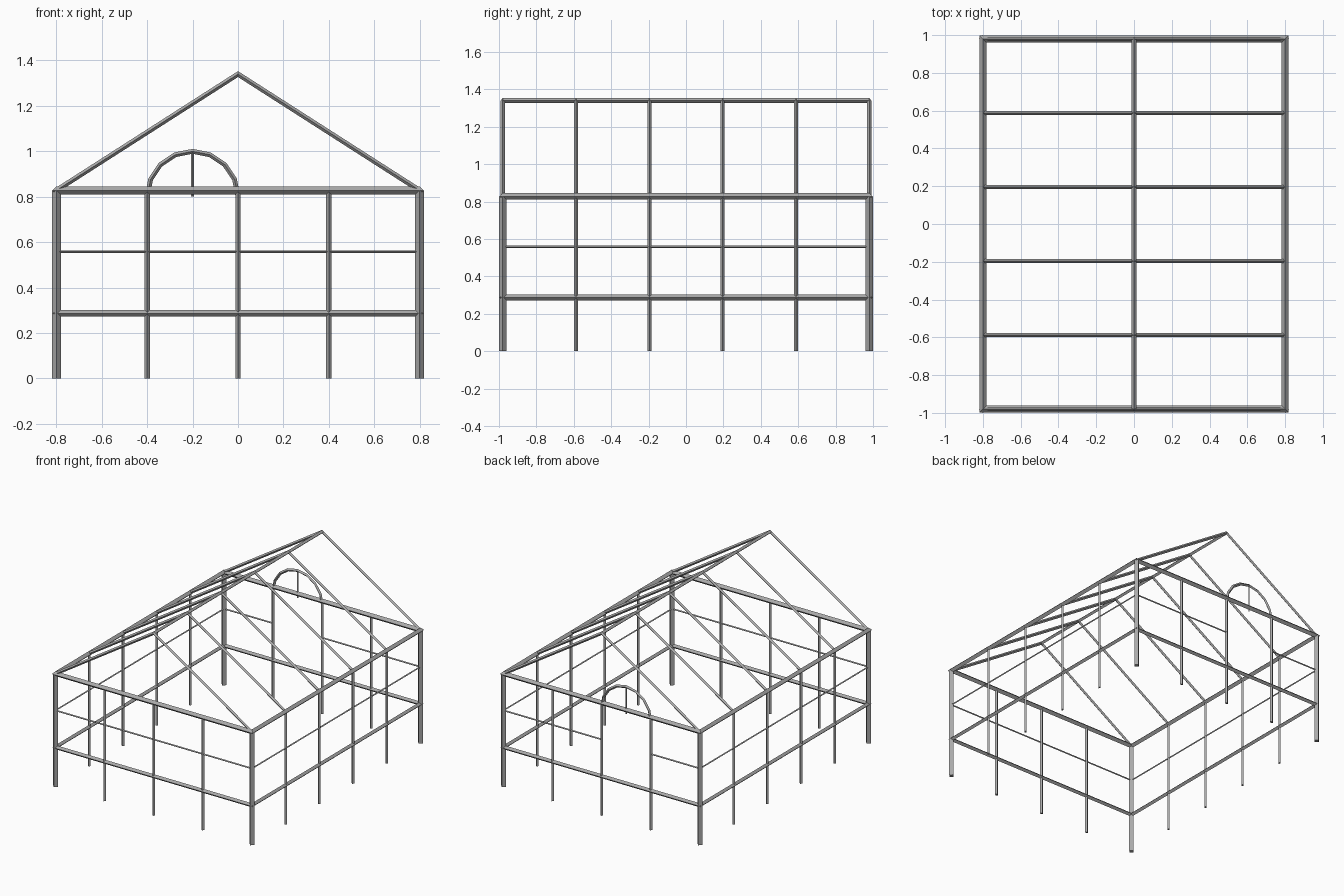
import bpy
import bmesh
import math
from mathutils import Vector

cube = bpy.data.objects.get("Cube")
if cube:
    bpy.data.objects.remove(cube, do_unlink=True)

steel = bpy.data.materials.new("grey_steel")
steel.use_nodes = True
GREY = (0.4, 0.4, 0.4, 1)
steel.diffuse_color = GREY
steel.node_tree.nodes["Principled BSDF"].inputs["Base Color"].default_value = GREY

X, Y = 0.8, 0.98            # half width and half length at bar centres
EAVE, RIDGE = 0.828, 1.34   # heights of the eaves and the ridge
SILL, RAIL = 0.287, 0.558   # heights of the lower beam and the thin rail
AX_X, AX_Y, AX_Z = Vector((1, 0, 0)), Vector((0, 1, 0)), Vector((0, 0, 1))


def bar(name, path, radius, normal, closed=False):
    """Sweep a four-sided bar along a planar path with mitred joints."""
    pts = [Vector(p) for p in path]
    n = len(pts)
    bm = bmesh.new()
    rings = []
    for i, p in enumerate(pts):
        before = (p - pts[i - 1]).normalized() if closed or i > 0 else None
        after = (pts[(i + 1) % n] - p).normalized() if closed or i < n - 1 else None
        before, after = before or after, after or before
        tangent = (before + after).normalized()
        side = normal.cross(tangent) / tangent.dot(after)
        offsets = (normal, side, -normal, -side)
        rings.append([bm.verts.new(p + o * radius) for o in offsets])
    for i in range(n if closed else n - 1):
        a, b = rings[i], rings[(i + 1) % n]
        for k in range(4):
            j = (k + 1) % 4
            bm.faces.new((a[k], a[j], b[j], b[k]))
    if not closed:
        bm.faces.new(rings[0])
        bm.faces.new(rings[-1])
    bmesh.ops.recalc_face_normals(bm, faces=bm.faces)
    mesh = bpy.data.meshes.new(name)
    bm.to_mesh(mesh)
    bm.free()
    mesh.materials.append(steel)
    obj = bpy.data.objects.new(name, mesh)
    bpy.context.collection.objects.link(obj)


def post(name, x, y, radius, bottom=0, top=EAVE):
    bar(name, [(x, y, bottom), (x, y, top)], radius, AX_X)


# Corner posts
for x in (-X, X):
    for y in (-Y, Y):
        post("corner_post", x, y, 0.02)

# Intermediate posts on the gable ends and long walls
for y in (-Y, Y):
    for x in (-X / 2, 0, X / 2):
        post("end_wall_post", x, y, 0.0115)
bays = [Y * (-1 + 2 * i / 5) for i in range(6)]
for y in bays[1:-1]:
    for x in (-X, X):
        post("side_wall_post", x, y, 0.011)

# Perimeter beams at eaves and sill height
corners = [(-X, -Y), (X, -Y), (X, Y), (-X, Y)]
for name, z, radius in (("eaves_beam", EAVE, 0.018), ("sill_beam", SILL, 0.015)):
    bar(name, [(x, y, z) for x, y in corners], radius, AX_Z, closed=True)

# Thin wall rail, left open at the rear doorway
rail = [(0, Y), (X, Y), (X, -Y), (-X, -Y), (-X, Y), (-X / 2, Y)]
bar("wall_rail", [(x, y, RAIL) for x, y in rail], 0.006, AX_Z)

# Roof rafters and ridge
for y in bays:
    bar("rafter_pair", [(-X, y, EAVE), (0, y, RIDGE), (X, y, EAVE)], 0.011, AX_Y)
bar("ridge_beam", [(0, -Y, RIDGE), (0, Y, RIDGE)], 0.013, AX_Z)

# Arched fanlight over the rear doorway
steps = 8
arch = []
for i in range(steps + 1):
    angle = math.pi * i / steps
    arch.append((-0.2 + 0.2 * math.cos(angle), Y, 0.8 + 0.2 * math.sin(angle)))
bar("door_arch", arch, 0.0105, AX_Y)
post("arch_mullion", -0.2, Y, 0.006, 0.8, 1.0)
